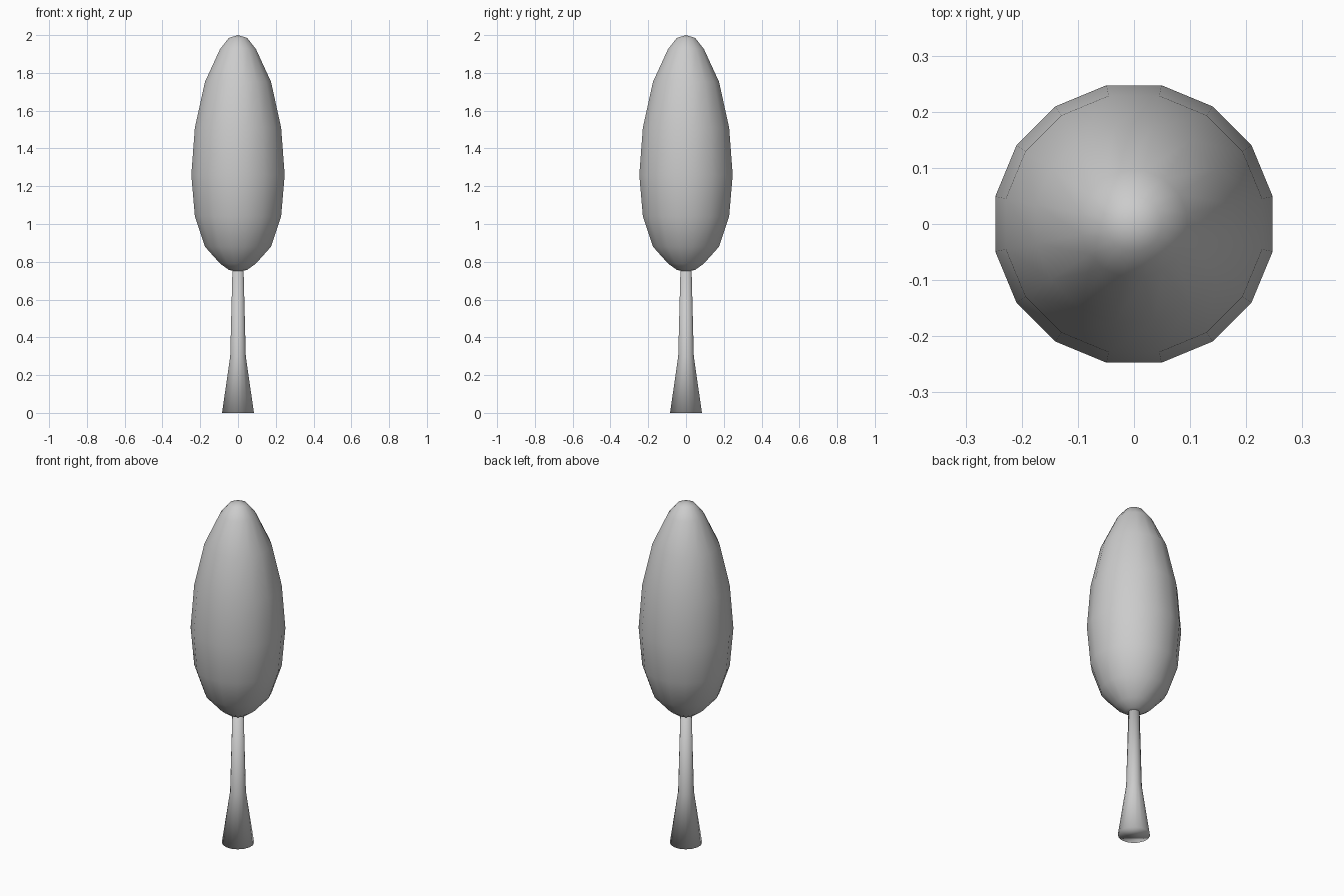
import bpy
import bmesh
import math

if "Cube" in bpy.data.objects:
    bpy.data.objects.remove(bpy.data.objects["Cube"], do_unlink=True)

SIDES = 16


def make_material(name, color):
    mat = bpy.data.materials.new(name)
    mat.use_nodes = True
    mat.diffuse_color = color
    mat.node_tree.nodes["Principled BSDF"].inputs["Base Color"].default_value = color
    return mat


def lathe(name, profile, mat):
    """Revolve (radius, height) points, with flat sides facing the axes."""
    bm = bmesh.new()
    rings = []
    for r, z in profile:
        if r == 0:
            rings.append([bm.verts.new((0, 0, z))] * SIDES)
            continue
        angles = [(i + 0.5) * math.tau / SIDES for i in range(SIDES)]
        rings.append([bm.verts.new((r * math.cos(a), r * math.sin(a), z)) for a in angles])
    for low, high in zip(rings, rings[1:]):
        for i in range(SIDES):
            j = (i + 1) % SIDES
            corners = dict.fromkeys((low[i], low[j], high[j], high[i]))
            bm.faces.new(list(corners))
    # Close any open end with a single cap
    for ring in (rings[0], rings[-1]):
        if ring[0] is not ring[1]:
            bm.faces.new(ring)
    bmesh.ops.recalc_face_normals(bm, faces=bm.faces[:])
    for face in bm.faces:
        face.smooth = True
    mesh = bpy.data.meshes.new(name)
    bm.to_mesh(mesh)
    bm.free()
    mesh.materials.append(mat)
    obj = bpy.data.objects.new(name, mesh)
    bpy.context.collection.objects.link(obj)
    return obj


grey = make_material("plain grey", (0.6, 0.6, 0.6, 1))

# Trunk with a flared foot
lathe("trunk", [(0.086, 0), (0.042, 0.3), (0.03, 0.76)], grey)

# Tall egg-shaped crown: sphere rings with stretched heights
crown_radius = 0.252
ring_heights = [(0, 0.745), (11.25, 0.757), (22.5, 0.79), (45, 0.88), (67.5, 1.04),
                (90, 1.26), (112.5, 1.51), (135, 1.753), (157.5, 1.927),
                (168.75, 1.985), (180, 2)]
crown_profile = []
for angle, z in ring_heights:
    at_pole = angle in (0, 180)
    r = 0 if at_pole else crown_radius * math.sin(math.radians(angle))
    crown_profile.append((r, z))
lathe("crown", crown_profile, grey)
